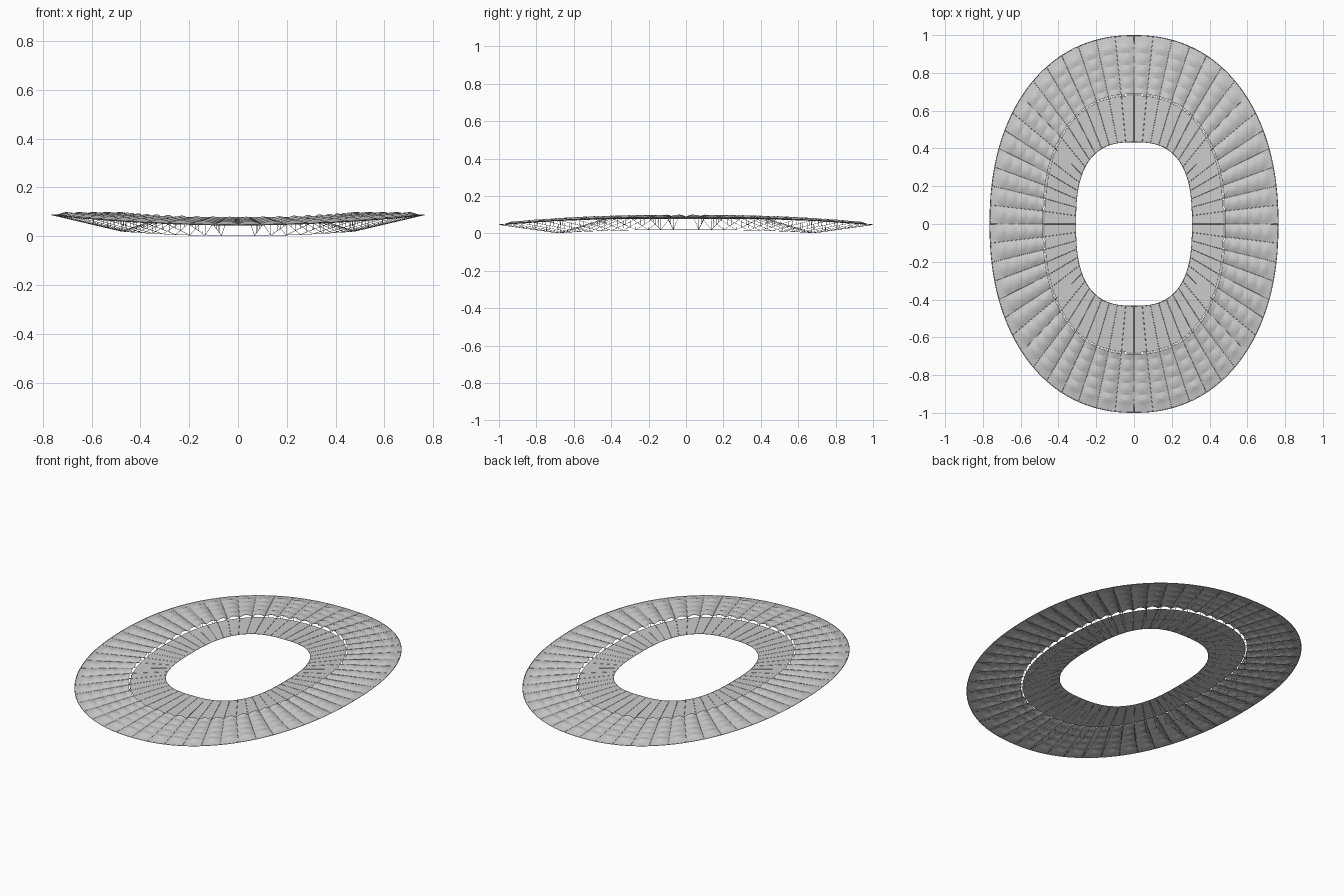
import bpy, math
from mathutils import Vector

if "Cube" in bpy.data.objects:
    bpy.data.objects.remove(bpy.data.objects["Cube"])

N = 56        # radial bays
ARCHES = 5    # arched rows in the outer roof
SUB = 6       # mesh steps across one bay


def oval(a, b, n, z_end, z_side, count):
    """Superellipse points at equal arc length; height varies like a saddle."""
    raw = []
    M = 4000
    for i in range(M + 1):
        t = 2 * math.pi * i / M
        c, s = math.cos(t), math.sin(t)
        r = (abs(c / a) ** n + abs(s / b) ** n) ** (-1 / n)
        raw.append((r * c, r * s))
    lens = [0]
    for p, q in zip(raw, raw[1:]):
        lens.append(lens[-1] + math.dist(p, q))
    pts, j = [], 0
    for k in range(count):
        target = lens[-1] * k / count
        while lens[j + 1] < target:
            j += 1
        f = (target - lens[j]) / (lens[j + 1] - lens[j])
        x = raw[j][0] + f * (raw[j + 1][0] - raw[j][0])
        y = raw[j][1] + f * (raw[j + 1][1] - raw[j][1])
        pts.append(Vector((x, y, z_end + (z_side - z_end) * (x / a) ** 2)))
    return pts


def sheet(name, rings):
    """Closed band of quads through a list of rings."""
    cnt = len(rings[0])
    verts = [p for r in rings for p in r]
    faces = [(i * cnt + k, i * cnt + (k + 1) % cnt,
              (i + 1) * cnt + (k + 1) % cnt, (i + 1) * cnt + k)
             for i in range(len(rings) - 1) for k in range(cnt)]
    me = bpy.data.meshes.new(name)
    me.from_pydata(verts, [], faces)
    ob = bpy.data.objects.new(name, me)
    bpy.context.collection.objects.link(ob)
    bpy.ops.object.select_all(action='DESELECT')
    ob.select_set(True)
    bpy.context.view_layer.objects.active = ob
    bpy.ops.object.shade_smooth_by_angle(angle=math.radians(20))
    return ob


def cables(name, paths, radius, closed=False):
    """Thin tubes along a list of paths."""
    cu = bpy.data.curves.new(name, 'CURVE')
    cu.dimensions = '3D'
    cu.bevel_depth = radius
    cu.bevel_resolution = 0
    for path in paths:
        sp = cu.splines.new('POLY')
        sp.points.add(len(path) - 1)
        for pt, co in zip(sp.points, path):
            pt.co = (*co, 1)
        sp.use_cyclic_u = closed
    ob = bpy.data.objects.new(name, cu)
    bpy.context.collection.objects.link(ob)
    bpy.ops.object.select_all(action='DESELECT')
    ob.select_set(True)
    bpy.context.view_layer.objects.active = ob
    bpy.ops.object.convert(target='MESH')


C = N * SUB
outer = oval(0.763, 0.998, 2.2, 0.046, 0.087, C)
middle = oval(0.482, 0.688, 2.35, 0.068, 0.088, C)
inner_start = oval(0.474, 0.680, 2.35, 0.068, 0.088, C)
hole = oval(0.308, 0.434, 2.7, 0.077, 0.078, C)
lower = oval(0.478, 0.684, 2.35, 0.0015, 0.02, C)

# Outer roof: membrane pulled over arches between the radial valleys
rings = []
steps = ARCHES * 4
for i in range(steps + 1):
    v = i / steps
    row = []
    for k in range(C):
        p = outer[k].lerp(middle[k], v)
        bulge = abs(math.sin(math.pi * k / SUB))
        ridge = 0.5 + 0.5 * abs(math.cos(math.pi * ARCHES * v))
        p.z += 0.012 * bulge * ridge * min(1, v * ARCHES)
        row.append(p)
    rings.append(row)
sheet("outer_roof_membrane", rings)

# Inner roof: smooth band to the opening
sheet("inner_roof_band", [[p.lerp(q, i / 4) for p, q in zip(inner_start, hole)]
                          for i in range(5)])

# Edge and tension rings
cables("outer_ring", [outer], 0.002, True)
cables("opening_ring", [hole], 0.0015, True)
cables("lower_tension_ring", [lower], 0.001, True)

# Radial cables, hangers and struts
spokes = range(0, C, SUB)
cables("upper_radial_cables",
       [[outer[k], middle[k], inner_start[k], hole[k]] for k in spokes], 0.0015)
cables("lower_radial_cables", [[outer[k], lower[k], hole[k]] for k in spokes], 0.001)
cables("hangers",
       [[outer[k].lerp(lower[k], j / ARCHES), outer[k].lerp(middle[k], j / ARCHES)]
        for k in spokes for j in range(1, ARCHES + 1)], 0.0008)
